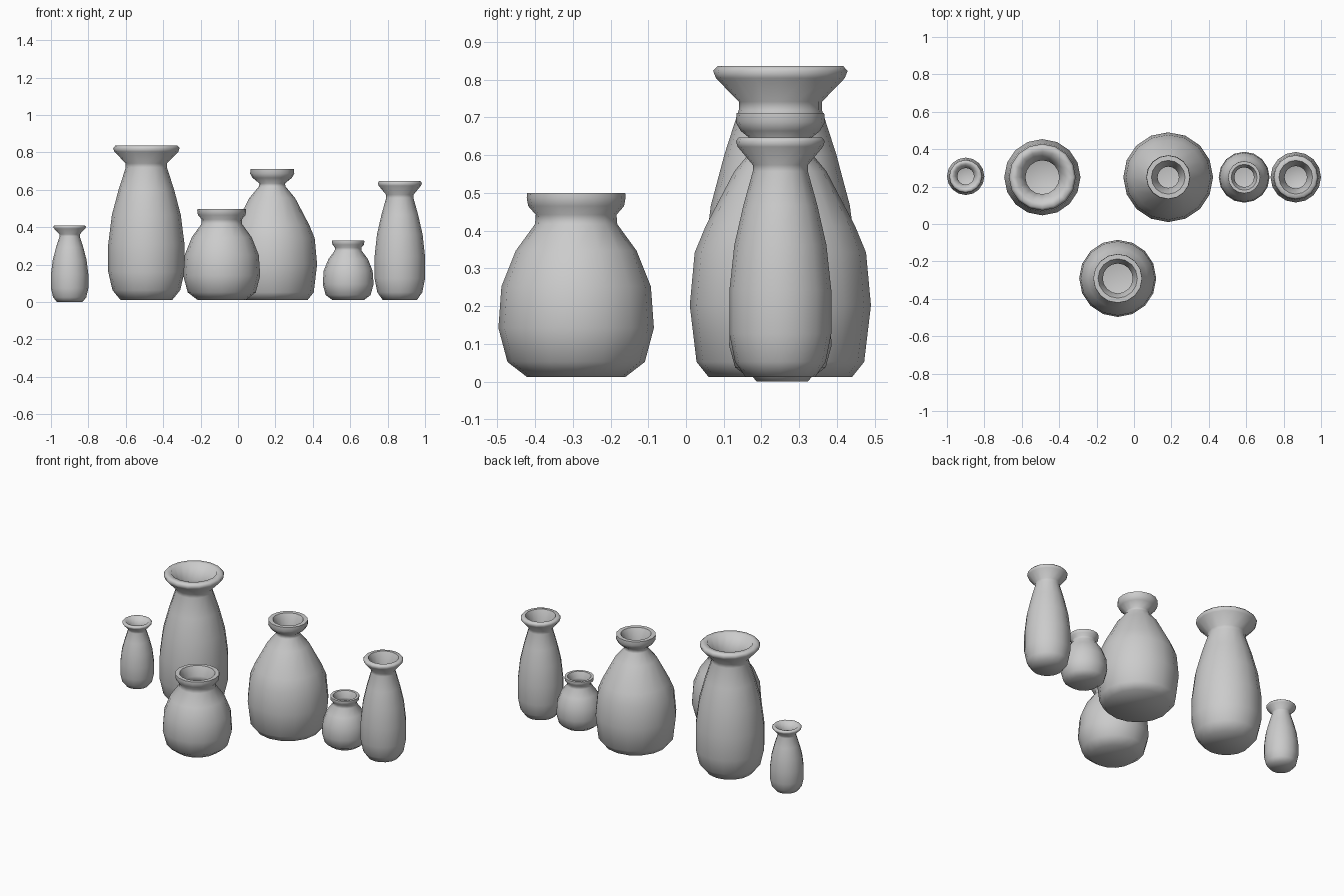
import bpy, bmesh, math

if "Cube" in bpy.data.objects:
    bpy.data.objects.remove(bpy.data.objects["Cube"])

SIDES = 16

# Outer profiles (radius, height above the base), from the foot up to the lip
TALL = [(.092, 0), (.12, .04), (.135, .115), (.135, .23), (.122, .35),
        (.098, .455), (.073, .545), (.073, .562), (.113, .61), (.118, .625), (.110, .635)]
ROUND = [(.19, 0), (.222, .04), (.24, .19), (.227, .33), (.198, .40), (.122, .545),
         (.072, .605), (.068, .622), (.105, .652), (.118, .675), (.116, .70)]
SQUAT = [(.13, 0), (.182, .04), (.206, .13), (.198, .24), (.16, .335), (.109, .405),
         (.107, .43), (.127, .453), (.131, .475), (.13, .487)]

# Inner profiles, from the mouth down through the throat to the inside floor
TALL_IN = [(.09, .635), (.06, .565), (.06, .545), (.08, .455), (.105, .35),
           (.117, .23), (.117, .115), (.102, .05), (.075, .025)]
ROUND_IN = [(.09, .70), (.057, .63), (.058, .60), (.105, .54), (.175, .40),
            (.205, .33), (.218, .19), (.20, .05), (.17, .025)]
SQUAT_IN = [(.105, .487), (.08, .43), (.08, .405), (.135, .33), (.175, .24),
            (.184, .13), (.162, .05), (.11, .025)]


def make_pot(name, outer, inner, loc, width=1.0, height=1.0):
    """Lathe one hollow pot from an outer and an inner profile."""
    bm = bmesh.new()
    rings = []
    for r, z in outer + inner:
        rings.append([bm.verts.new((r * width * math.sin(2 * math.pi * i / SIDES),
                                    -r * width * math.cos(2 * math.pi * i / SIDES),
                                    z * height)) for i in range(SIDES)])
    for a, b in zip(rings, rings[1:]):
        for i in range(SIDES):
            j = (i + 1) % SIDES
            bm.faces.new((a[i], a[j], b[j], b[i]))
    bm.faces.new(list(reversed(rings[0])))   # underside
    bm.faces.new(rings[-1])                  # inside floor
    bmesh.ops.recalc_face_normals(bm, faces=bm.faces)
    mesh = bpy.data.meshes.new(name)
    bm.to_mesh(mesh)
    bm.free()
    obj = bpy.data.objects.new(name, mesh)
    bpy.context.collection.objects.link(obj)
    obj.location = loc
    bpy.ops.object.select_all(action='DESELECT')
    obj.select_set(True)
    bpy.context.view_layer.objects.active = obj
    bpy.ops.object.shade_smooth_by_angle(angle=math.radians(65))
    return obj


# Slim vases
make_pot("small_slim_vase", TALL, TALL_IN, (-.90, .255, 0), .74, .645)
make_pot("large_slim_vase", TALL, TALL_IN, (-.49, .25, .012), 1.51, 1.298)
make_pot("medium_slim_vase", TALL, TALL_IN, (.865, .25, .012))
# Round vase
make_pot("round_vase", ROUND, ROUND_IN, (.183, .25, .012))
# Squat pots
make_pot("large_squat_pot", SQUAT, SQUAT_IN, (-.087, -.291, .012))
make_pot("small_squat_pot", SQUAT, SQUAT_IN, (.589, .25, .012), .66, .65)
